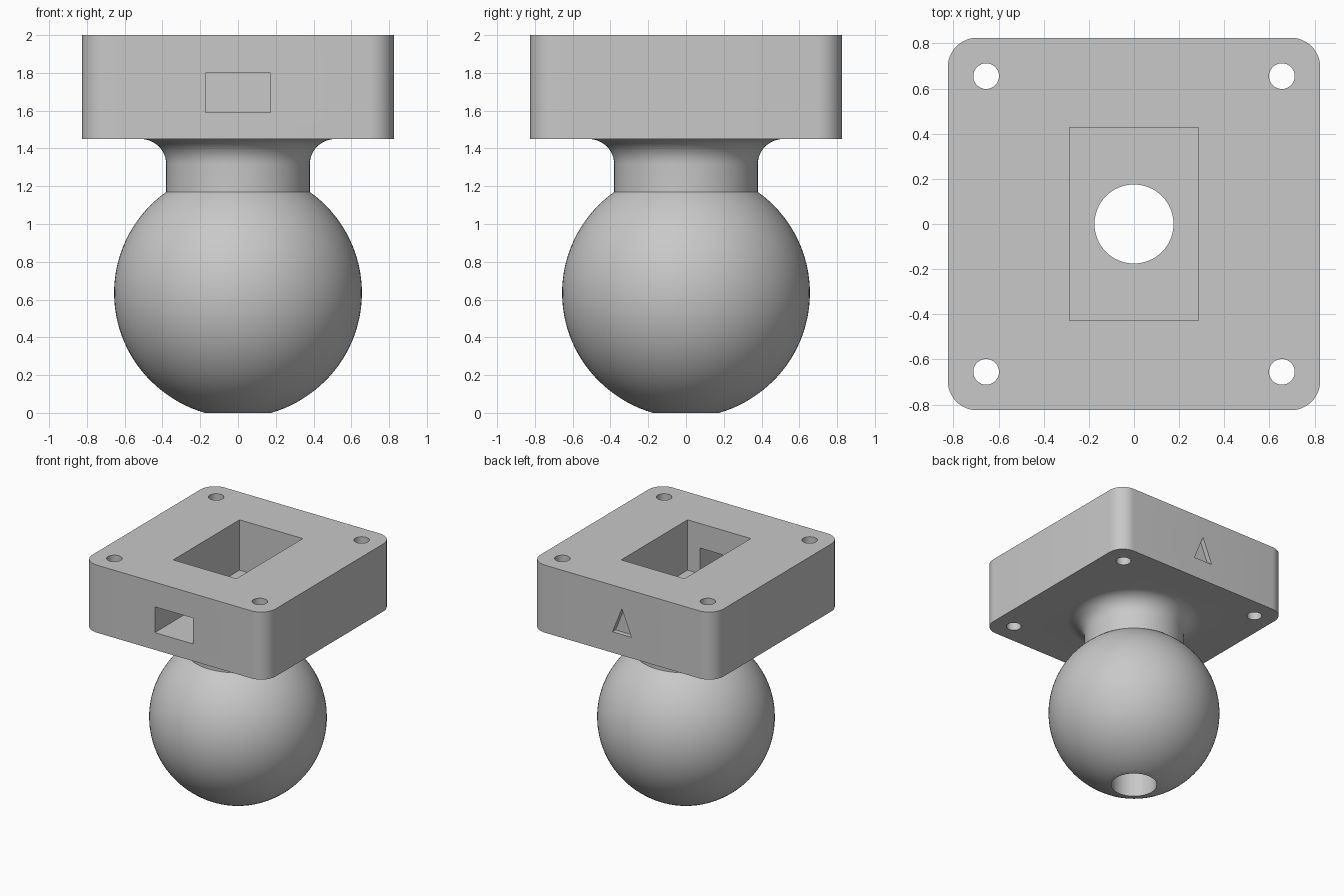
import bpy, bmesh, math
from mathutils import Matrix, Vector

if "Cube" in bpy.data.objects:
    bpy.data.objects.remove(bpy.data.objects["Cube"])

grey = bpy.data.materials.new("plain grey")
grey.diffuse_color = (0.58, 0.58, 0.58, 1)
grey.use_nodes = True
grey.node_tree.nodes["Principled BSDF"].inputs["Base Color"].default_value = grey.diffuse_color


def make(name, bm):
    bmesh.ops.recalc_face_normals(bm, faces=bm.faces)
    me = bpy.data.meshes.new(name)
    bm.to_mesh(me)
    bm.free()
    ob = bpy.data.objects.new(name, me)
    me.materials.append(grey)
    bpy.context.collection.objects.link(ob)
    return ob


def box(name, lo, hi, corner=0):
    bm = bmesh.new()
    bmesh.ops.create_cube(bm, size=1)
    lo, hi = Vector(lo), Vector(hi)
    for v in bm.verts:
        v.co = (lo + hi) / 2 + v.co * (hi - lo)
    if corner:
        upright = [e for e in bm.edges
                   if abs(e.verts[0].co.z - e.verts[1].co.z) > 0.1]
        bmesh.ops.bevel(bm, geom=upright, offset=corner, segments=12,
                        affect='EDGES', profile=0.5)
    return make(name, bm)


def rod(name, x, y, r, z0, z1, n):
    bm = bmesh.new()
    bmesh.ops.create_cone(bm, cap_ends=True, segments=n, radius1=r, radius2=r,
                          depth=z1 - z0,
                          matrix=Matrix.Translation((x, y, (z0 + z1) / 2)))
    return make(name, bm)


def lathe(name, profile, steps=96):
    bm = bmesh.new()
    vs = [bm.verts.new((r, 0, z)) for r, z in profile]
    es = [bm.edges.new(p) for p in zip(vs, vs[1:])]
    bmesh.ops.spin(bm, geom=vs + es, cent=(0, 0, 0), axis=(0, 0, 1),
                   angle=math.tau, steps=steps)
    bmesh.ops.remove_doubles(bm, verts=bm.verts, dist=1e-5)
    return make(name, bm)


def combine(target, other, operation):
    mod = target.modifiers.new(operation.title(), 'BOOLEAN')
    mod.operation, mod.solver, mod.object = operation, 'EXACT', other
    bpy.context.view_layer.objects.active = target
    bpy.ops.object.modifier_apply(modifier=mod.name)
    bpy.data.objects.remove(other)


# Square plate with rounded corners
mount = box("ball_mount", (-.825, -.825, 1.45), (.825, .825, 2), 0.13)

# Ball, neck and fillet under the plate
R, CZ, NECK, BORE, FIL = 0.656, 0.635, 0.38, 0.175, 0.135
a0, a1 = -math.acos(BORE / R), math.acos(NECK / R)
profile = [(0, CZ + R * math.sin(a0))]
for i in range(41):
    a = a0 + (a1 - a0) * i / 40
    profile.append((R * math.cos(a), CZ + R * math.sin(a)))
for i in range(13):
    a = math.pi - math.pi / 2 * i / 12
    profile.append((NECK + FIL + FIL * math.cos(a),
                    1.45 - FIL + FIL * math.sin(a)))
profile += [(NECK + FIL, 1.5), (0, 1.5)]
combine(mount, lathe("ball_and_neck", profile), 'UNION')

# Pocket, cable slot and central bore
cutters = [
    box("pocket", (-.285, -.427, 1.59), (.285, .427, 2.1)),
    box("cable_slot", (-.172, -1, 1.59), (.172, -.3, 1.80)),
    rod("bore", 0, 0, BORE, -0.2, 1.7, 64),
]
# Corner screw holes
for sx in (-1, 1):
    for sy in (-1, 1):
        cutters.append(rod("screw_hole", sx * .655, sy * .655, .057, 1.3, 2.1, 32))

# Shallow triangular mark on the back
bm = bmesh.new()
tri = [(-.085, 1.62), (.085, 1.62), (0, 1.83)]
face = bm.faces.new([bm.verts.new((x, .785, z)) for x, z in tri])
ext = bmesh.ops.extrude_face_region(bm, geom=[face])
for v in ext["geom"]:
    if isinstance(v, bmesh.types.BMVert):
        v.co.y = 0.9
cutters.append(make("triangle_mark", bm))

for c in cutters:
    combine(mount, c, 'DIFFERENCE')

# Drop the ball's flat bottom exactly on the ground
low = min(v.co.z for v in mount.data.vertices)
for v in mount.data.vertices:
    if v.co.z < 0.1:
        v.co.z -= low * (1 - v.co.z / 0.1)

bpy.ops.object.select_all(action='DESELECT')
mount.select_set(True)
bpy.context.view_layer.objects.active = mount
bpy.ops.object.shade_smooth_by_angle(angle=math.radians(30))
